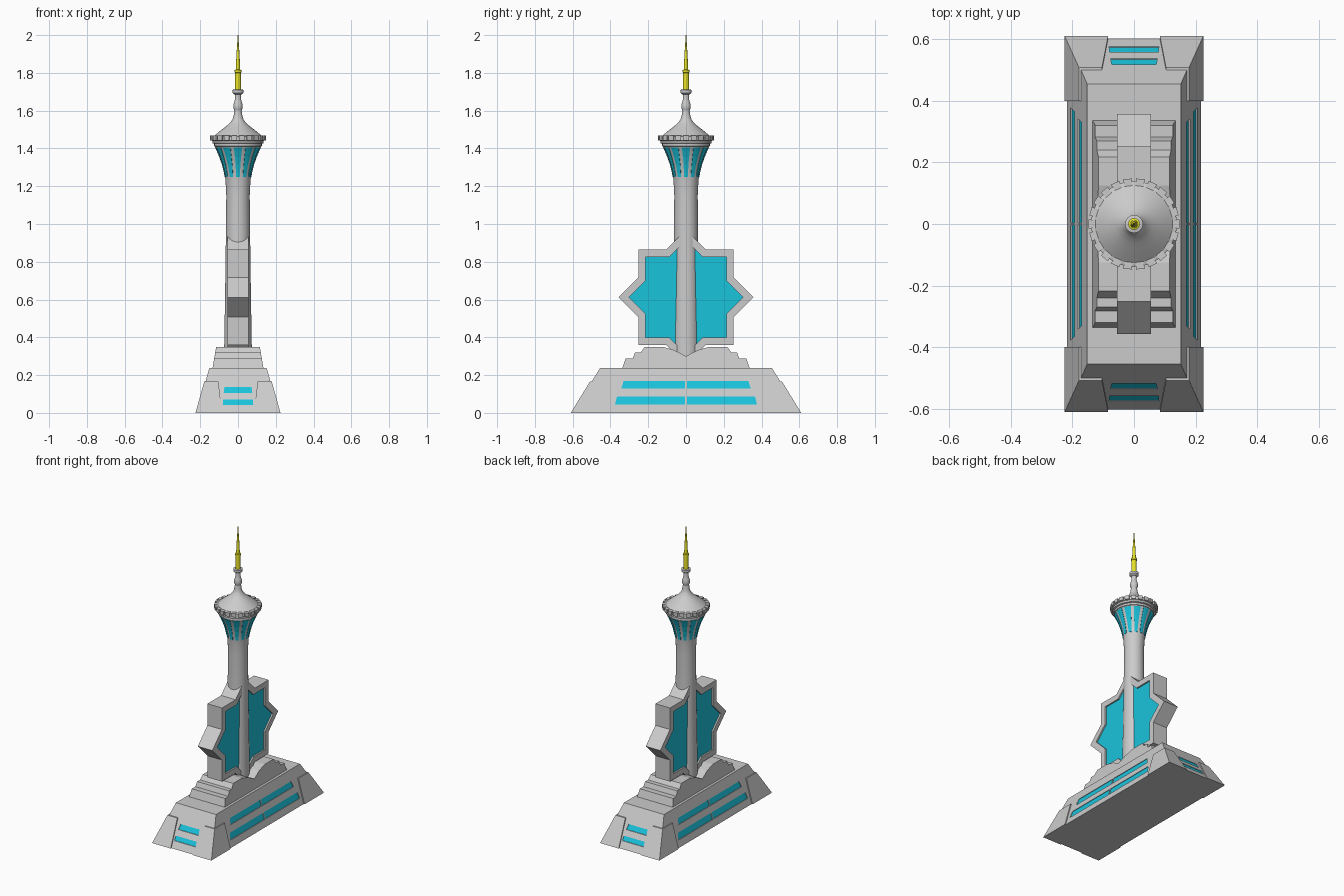
import bpy, bmesh
from math import sin, cos, pi, radians

if "Cube" in bpy.data.objects:
    bpy.data.objects.remove(bpy.data.objects["Cube"])


def material(name, rgb):
    m = bpy.data.materials.new(name)
    m.diffuse_color = (*rgb, 1)
    m.use_nodes = True
    m.node_tree.nodes["Principled BSDF"].inputs["Base Color"].default_value = m.diffuse_color
    return m


CYAN = material("cyan_glass", (0.01, 0.55, 0.72))
GOLD = material("yellow_spire", (0.8, 0.76, 0.02))


def loft(name, parts, mat=None, cyclic=False, smooth=False):
    """Each part is a list of equal-length loops, skinned in order and capped (or closed if cyclic)."""
    bm = bmesh.new()
    for loops in parts:
        rings = [[bm.verts.new(p) for p in loop] for loop in loops]
        n = len(rings[0])
        for a, b in zip(rings, rings[1:] + (rings[:1] if cyclic else [])):
            for i in range(n):
                j = (i + 1) % n
                bm.faces.new((a[i], a[j], b[j], b[i]))
        if not cyclic:
            bm.faces.new(rings[0][::-1])
            bm.faces.new(rings[-1])
    bmesh.ops.recalc_face_normals(bm, faces=bm.faces)
    me = bpy.data.meshes.new(name)
    bm.to_mesh(me)
    bm.free()
    ob = bpy.data.objects.new(name, me)
    bpy.context.collection.objects.link(ob)
    if mat:
        me.materials.append(mat)
    if smooth:
        bpy.ops.object.select_all(action='DESELECT')
        ob.select_set(True)
        bpy.context.view_layer.objects.active = ob
        bpy.ops.object.shade_smooth_by_angle(angle=radians(30))
    return ob


def rect(x0, x1, y0, y1, z):
    return [(x0, y0, z), (x1, y0, z), (x1, y1, z), (x0, y1, z)]


def lathe(name, profile, mat=None, n=40):
    return loft(name, [[[(r * cos(2 * pi * i / n), r * sin(2 * pi * i / n), z) for i in range(n)]
                        for r, z in profile]], mat, smooth=True)


# Sloped base
base = loft("base", [[rect(-.218, .218, -.603, .603, 0), rect(-.152, .152, -.455, .455, .237)]])


# Window strips on the sloped base: recess cutters and glass
def strip(side, sign, u, z, d0, d1):
    (b0, b1, t0, t1), (z0, z1) = u, z

    def point(v, h, d):
        if side == 'x':
            return (sign * (.218 - .2785 * h + d), v, h)
        return (v, sign * (.603 - .6245 * h + d), h)
    return [[point(b0, z0, d), point(b1, z0, d), point(t1, z1, d), point(t0, z1, d)] for d in (d0, d1)]


windows = []
for s in (-1, 1):
    for m in (-1, 1):
        windows += [('x', s, (m * .004, m * .376, m * .004, m * .365), (.045, .088)),
                    ('x', s, (m * .004, m * .342, m * .004, m * .33), (.13, .17))]
    windows += [('y', s, (-.081, .081, -.079, .079), (.042, .07)),
                ('y', s, (-.076, .076, -.072, .072), (.104, .136))]
cutter = loft("window_cutter", [strip(*w, -.008, .03) for w in windows])
cutter.hide_render = True
cutter.hide_viewport = True
loft("base_windows", [strip(*w, -.02, -.004) for w in windows], CYAN)
mod = base.modifiers.new("recesses", 'BOOLEAN')
mod.operation = 'DIFFERENCE'
mod.object = cutter

# Corner buttresses
corner = loft("corner_buttresses", [[rect(.084, .225, .4, .61, 0), rect(.104, .179, .4, .509, .165)]])
mod = corner.modifiers.new("mirror", 'MIRROR')
mod.use_axis = (True, True, False)

# Stepped pedestal with a dip around the shaft
half = [(.337, .235), (.32, .288), (.282, .288), (.27, .32), (.24, .32), (.218, .35),
        (.125, .35), (.06, .332)]
outline = half + [(0, .3)] + [(-y, z) for y, z in reversed(half)]
loft("stepped_pedestal", [[[(s * (.135 - .17 * (z - .235)), y, z) for y, z in outline] for s in (-1, 1)]])


# Eight-pointed star slab: grey frame and recessed glass
def star(R, x):
    return [(x, (R if i % 2 == 0 else R * .765) * cos(i * pi / 8),
             .612 + (R if i % 2 == 0 else R * .765) * sin(i * pi / 8)) for i in range(16)]


loft("star_frame", [[star(.357, .055), star(.302, .055), star(.302, -.055), star(.357, -.055)]], cyclic=True)
loft("star_glass", [[star(.304, .045), star(.304, -.045)]], CYAN)

# Shaft flaring into the tower head
flare = [(.066, 1.23), (.072, 1.27), (.083, 1.315), (.097, 1.355), (.112, 1.39), (.123, 1.412)]
lathe("shaft", [(.074, .24), (.073, .35), (.068, .65), (.064, .95), (.062, 1.15)] + flare)


# Tall glass panes following the flare
panes = []
for k in range(12):
    a = k * pi / 6 + pi / 2
    loops = []
    for i, (r, z) in enumerate([(.069, 1.25)] + flare[1:5] + [(.1195, 1.405)]):
        w = .13 + .012 * i
        arc = [a + w * t for t in (-1, -.33, .33, 1)]
        loops.append([((r + .0025) * cos(t), (r + .0025) * sin(t), z) for t in arc]
                     + [((r - .006) * cos(t), (r - .006) * sin(t), z) for t in arc[::-1]])
    panes.append(loops)
loft("head_windows", panes, CYAN)

# Gallery ring with blocks around its rim
lathe("gallery_ring", [(.118, 1.408), (.126, 1.412), (.126, 1.425), (.136, 1.428), (.136, 1.44),
                       (.139, 1.442), (.139, 1.462), (.13, 1.466)])
blocks = []
for k in range(22):
    a = 2 * pi * k / 22
    blocks.append([[(r * cos(a + w), r * sin(a + w), z)
                    for r, w in ((.125, -.1), (.148, -.1), (.148, .1), (.125, .1))]
                   for z in (1.443, 1.468)])
loft("gallery_blocks", blocks)

# Concave roof, neck and collar
lathe("roof", [(.132, 1.462), (.12, 1.472), (.103, 1.486), (.083, 1.502), (.062, 1.518), (.044, 1.534),
               (.03, 1.552), (.025, 1.566), (.022, 1.58), (.019, 1.6), (.024, 1.612), (.025, 1.63),
               (.02, 1.645), (.016, 1.66), (.016, 1.685), (.023, 1.688), (.029, 1.694), (.029, 1.71),
               (.022, 1.712)])

# Spire
lathe("spire", [(.017, 1.705), (.015, 1.8), (.019, 1.802), (.019, 1.814), (.012, 1.817),
                (.008, 1.9), (.0015, 2.0)], GOLD, 16)
